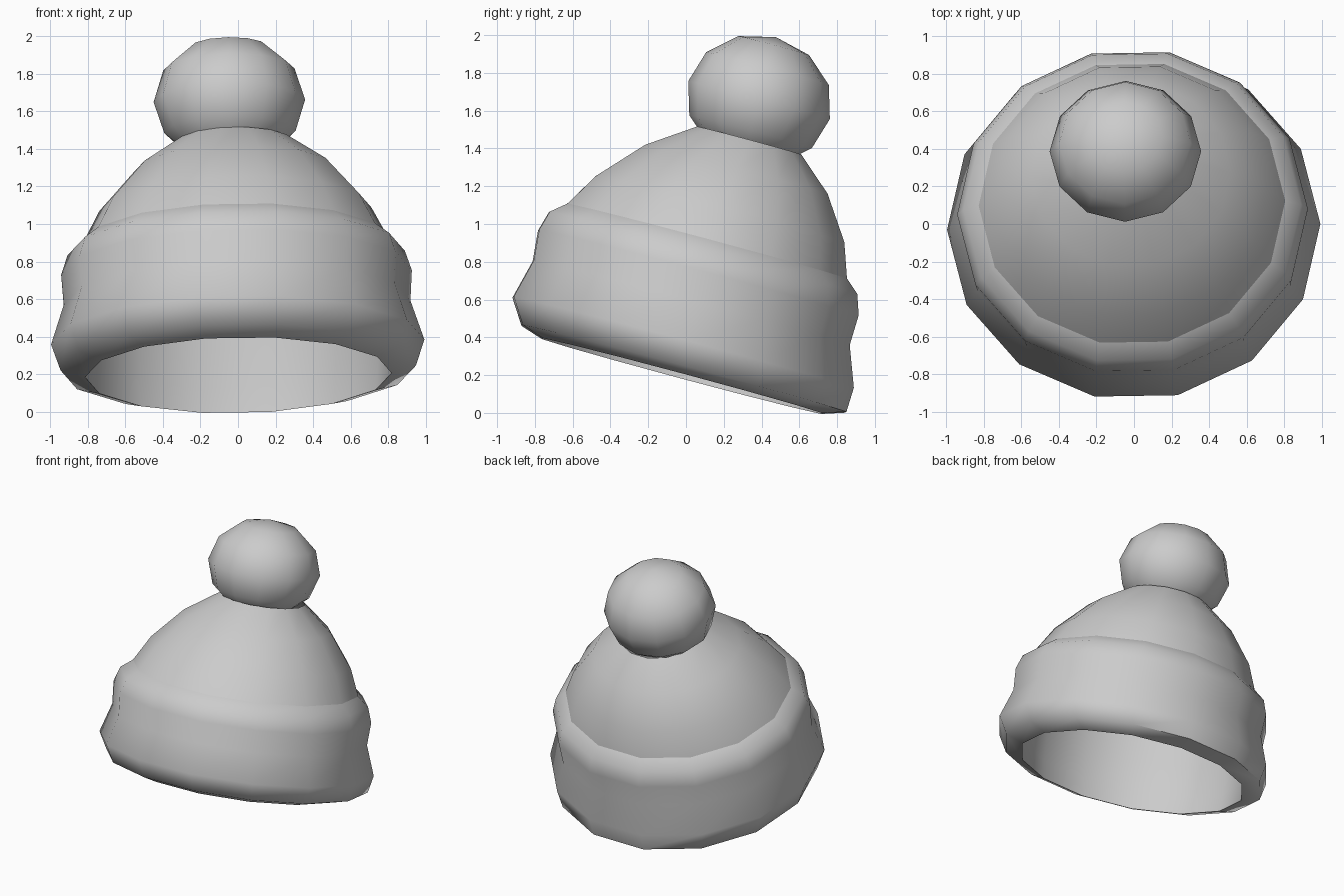
import bpy, bmesh
from math import sin, cos, pi, radians
from mathutils import Matrix, Vector

if "Cube" in bpy.data.objects:
    bpy.data.objects.remove(bpy.data.objects["Cube"])

# Whole hat leans backwards and slightly to the left
TILT = Matrix.Rotation(radians(-1.0), 4, 'Y') @ Matrix.Rotation(radians(-15), 4, 'X')


def lathe(name, rings, sides, angle, wide=1.0, shift=(0, 0, 0), turn=0.0):
    """Skin a stack of rings (radius, height, y offset), open at both ends."""
    bm = bmesh.new()
    loops = []
    for r, w, off in rings:
        loop = []
        for i in range(sides):
            a = 2 * pi * i / sides + turn
            p = Vector((wide * r * cos(a), off + r * sin(a), w))
            loop.append(bm.verts.new(TILT @ p + Vector(shift)))
        loops.append(loop)
    for a, b in zip(loops, loops[1:]):
        for i in range(sides):
            j = (i + 1) % sides
            bm.faces.new((a[i], a[j], b[j], b[i]))
    bmesh.ops.remove_doubles(bm, verts=bm.verts[:], dist=0.0005)
    bmesh.ops.recalc_face_normals(bm, faces=bm.faces[:])
    mesh = bpy.data.meshes.new(name)
    bm.to_mesh(mesh)
    bm.free()
    ob = bpy.data.objects.new(name, mesh)
    bpy.context.collection.objects.link(ob)
    bpy.ops.object.select_all(action='DESELECT')
    ob.select_set(True)
    bpy.context.view_layer.objects.active = ob
    bpy.ops.object.shade_smooth_by_angle(angle=radians(angle))
    return ob


# Knitted cap: inside of the band, round the rolled rim, up the
# turned-up cuff and over the single-layer dome
cap = [
    (0.785, 0.903, -0.128), (0.80, 0.55, -0.115), (0.80, 0.32, -0.09),
    (0.785, 0.18, -0.07),
    (0.91, 0.22, -0.07), (0.956, 0.352, -0.11), (0.888, 0.565, -0.123),
    (0.898, 0.73, -0.128), (0.864, 0.837, -0.131), (0.785, 0.903, -0.128),
    (0.697, 1.085, -0.105), (0.513, 1.31, -0.077), (0.293, 1.476, -0.05),
]
lathe("knitted_cap", cap, 14, 65, 1.04, (0.005, 0, 0.003), radians(1))

# Pompom: slightly squashed ball seated on the crown
ball = [(0.388 * sin(t * pi / 6), 1.70 - 0.345 * cos(t * pi / 6), -0.055)
        for t in range(7)]
lathe("pompom", ball, 12, 65, 1.04, (-0.017, 0, 0))
